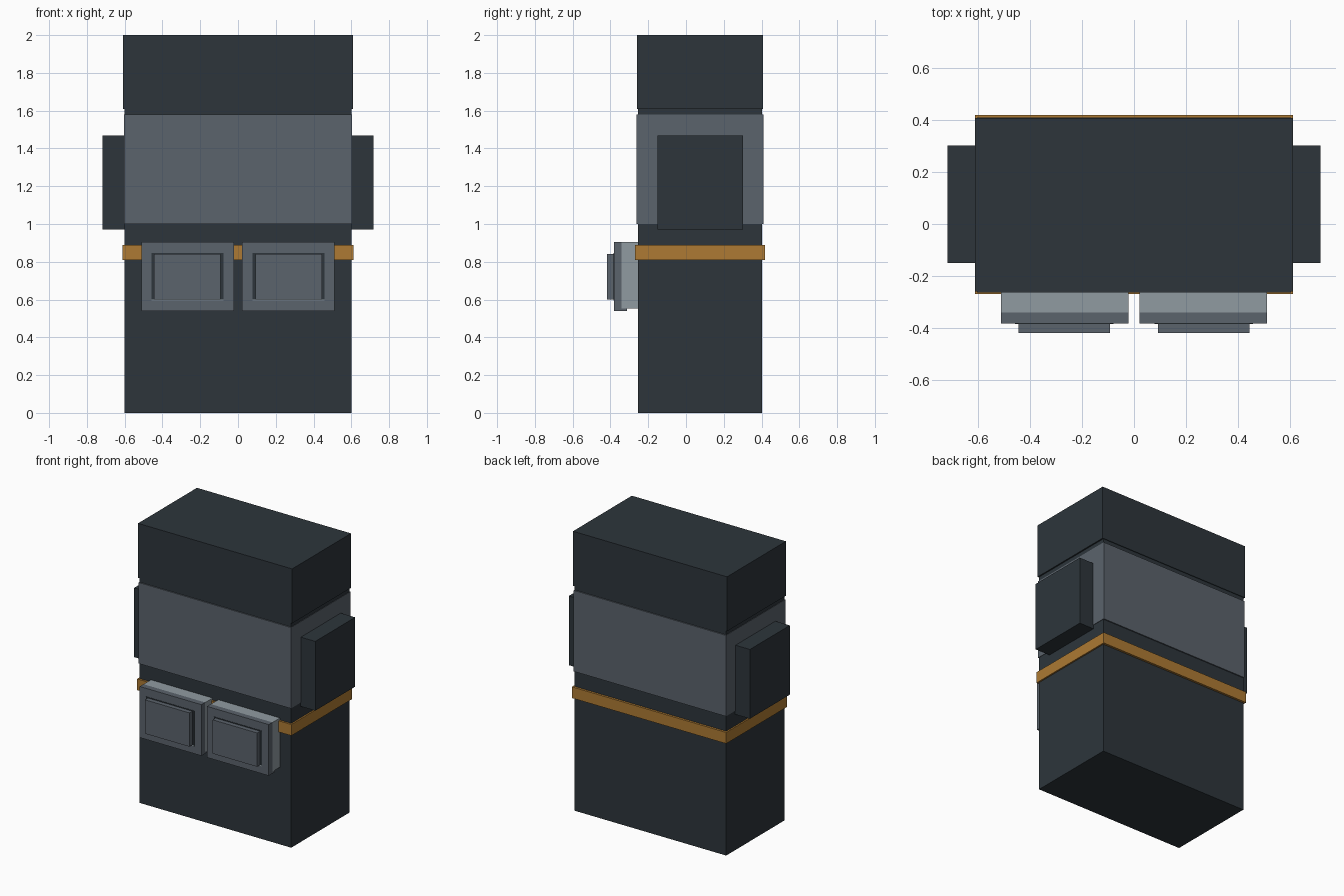
import bpy
import bmesh

cube = bpy.data.objects.get("Cube")
if cube:
    bpy.data.objects.remove(cube, do_unlink=True)


def linear(c):
    c /= 255
    return c / 12.92 if c <= 0.04045 else ((c + 0.055) / 1.055) ** 2.4


def material(name, rgb):
    mat = bpy.data.materials.new(name)
    mat.use_nodes = True
    colour = (*[linear(c) for c in rgb], 1)
    mat.diffuse_color = colour
    mat.node_tree.nodes["Principled BSDF"].inputs["Base Color"].default_value = colour
    return mat


dark = material("dark slate", (45, 53, 59))
grey = material("mid grey", (91, 99, 108))
light = material("light grey", (144, 155, 161))
tan = material("tan leather", (173, 122, 51))


def box(name, mat, xs, ys, zs):
    """Flat-sided block spanning the given ranges."""
    bm = bmesh.new()
    bmesh.ops.create_cube(bm, size=1)
    for v in bm.verts:
        for axis, (low, high) in enumerate((xs, ys, zs)):
            v.co[axis] = low if v.co[axis] < 0 else high
    mesh = bpy.data.meshes.new(name)
    bm.to_mesh(mesh)
    bm.free()
    mesh.materials.append(mat)
    obj = bpy.data.objects.new(name, mesh)
    bpy.context.collection.objects.link(obj)
    return obj


def pair(name, mat, xs, ys, zs):
    """Matching blocks on the left (+x) and right (-x)."""
    box("left_" + name, mat, xs, ys, zs)
    box("right_" + name, mat, (-xs[1], -xs[0]), ys, zs)


# Torso and the layers wrapped round it
box("torso", dark, (-0.6, 0.6), (-0.255, 0.402), (0, 1.95))
box("upper_cap", dark, (-0.61, 0.61), (-0.259, 0.407), (1.61, 2))
box("chest_band", grey, (-0.603, 0.603), (-0.263, 0.41), (1.0, 1.58))
box("belt", tan, (-0.611, 0.611), (-0.269, 0.418), (0.81, 0.89))

# Side blocks
pair("side_block", dark, (0.59, 0.717), (-0.15, 0.301), (0.972, 1.468))

# Front pouches: body, face plate with a lower lip, seam and raised panel
pouch_x = (0.022, 0.511)
pair("pouch_body", light, pouch_x, (-0.341, -0.25), (0.553, 0.905))
pair("pouch_face", grey, pouch_x, (-0.382, -0.34), (0.54, 0.906))
pair("pouch_lip", grey, pouch_x, (-0.341, -0.312), (0.54, 0.553))
pair("pouch_seam", dark, (0.078, 0.458), (-0.385, -0.38), (0.6, 0.847))
pair("pouch_seam_edge", light, (0.078, 0.458), (-0.385, -0.38), (0.594, 0.6))
pair("pouch_panel", grey, (0.092, 0.444), (-0.418, -0.38), (0.6, 0.842))
